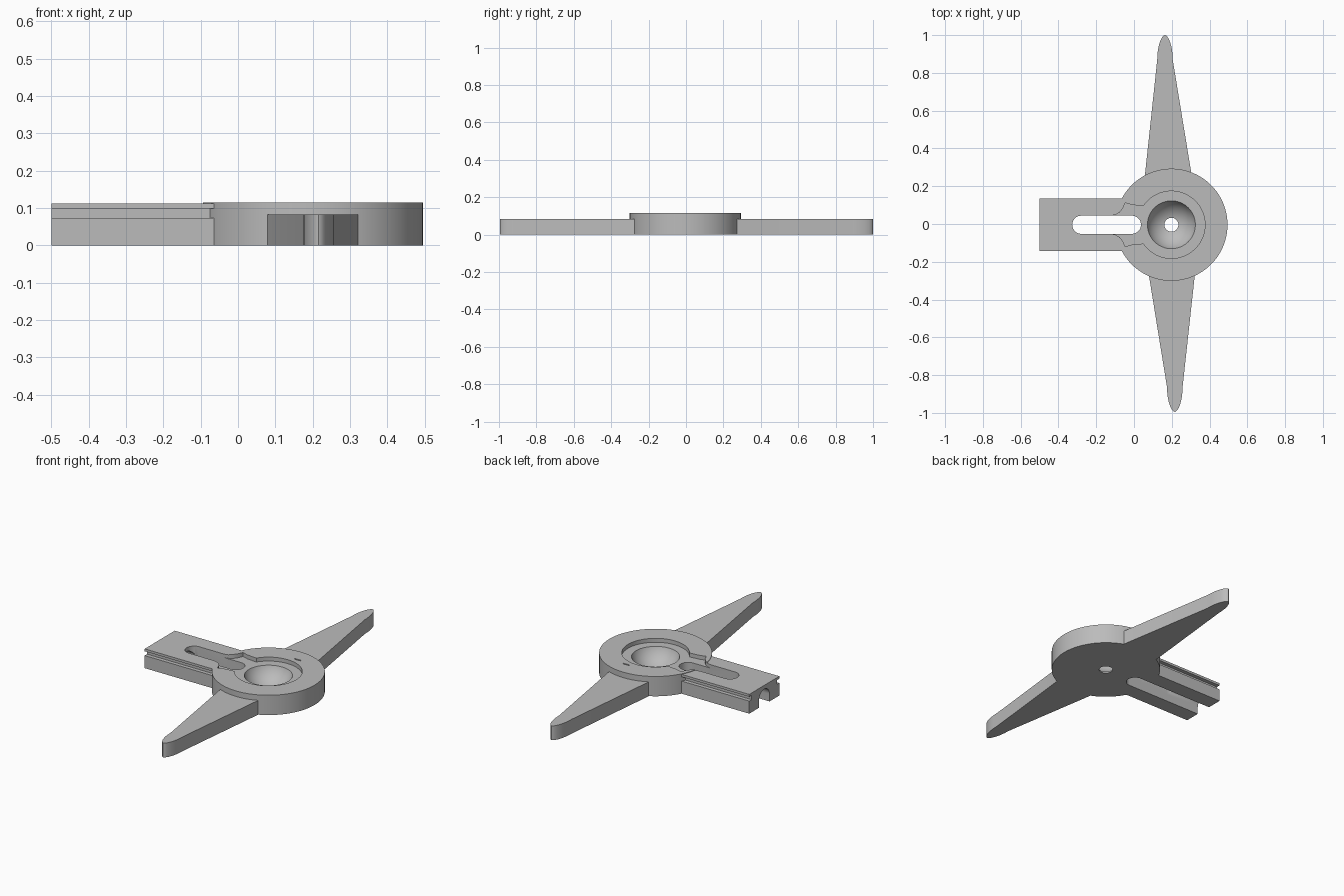
import bpy, bmesh
from math import sin, cos, pi, radians
from mathutils import Matrix

if "Cube" in bpy.data.objects:
    bpy.data.objects.remove(bpy.data.objects["Cube"])

CX, CY = 0.198, -0.004      # hub centre
R, TOP = 0.297, 0.115       # hub radius and height
ARM_HALF, SLOT_HALF = 0.138, 0.048

grey = bpy.data.materials.new("plain grey")
grey.use_nodes = True
colour = (0.5, 0.5, 0.5, 1)
grey.diffuse_color = colour
grey.node_tree.nodes["Principled BSDF"].inputs["Base Color"].default_value = colour


def finish(name, bm):
    bmesh.ops.recalc_face_normals(bm, faces=bm.faces)
    mesh = bpy.data.meshes.new(name)
    bm.to_mesh(mesh)
    bm.free()
    ob = bpy.data.objects.new(name, mesh)
    bpy.context.collection.objects.link(ob)
    mesh.materials.append(grey)
    return ob


def prism(name, outline, z0, z1):
    bm = bmesh.new()
    face = bm.faces.new([bm.verts.new((x, y, z0)) for x, y in outline])
    new = bmesh.ops.extrude_face_region(bm, geom=[face])["geom"]
    verts = [g for g in new if isinstance(g, bmesh.types.BMVert)]
    bmesh.ops.translate(bm, verts=verts, vec=(0, 0, z1 - z0))
    return finish(name, bm)


def arc(cx, cy, r, start, end, steps):
    angles = [radians(start + (end - start) * i / steps) for i in range(steps + 1)]
    return [(cx + r * cos(a), cy + r * sin(a)) for a in angles]


def circle(r):
    return arc(CX, CY, r, 0, 360, 128)[:-1]


def box(x0, x1, y0, y1):
    return [(x0, y0), (x1, y0), (x1, y1), (x0, y1)]


def cut(ob, *cutters):
    for c in cutters:
        mod = ob.modifiers.new("cut", 'BOOLEAN')
        mod.operation, mod.solver, mod.object = 'DIFFERENCE', 'EXACT', c
        bpy.context.view_layer.objects.active = ob
        bpy.ops.object.modifier_apply(modifier=mod.name)


# Main parts
hub = prism("hub", circle(R), 0, TOP)
arm = prism("slotted_arm", box(-0.5, 0, CY - ARM_HALF, CY + ARM_HALF), 0, 0.112)


def blade(name, left, right, tip, shoulder):
    # Straight flanks running into a narrow rounded tip
    sign = 1 if tip[1] > 0 else -1
    half, length = 0.041, abs(tip[1]) - shoulder
    nose = [(tip[0] - half * cos(t * pi / 16) ** 1.15 if t < 8 else
             tip[0] + half * abs(cos(t * pi / 16)) ** 1.15,
             sign * (shoulder + length * sin(t * pi / 16))) for t in range(17)]
    root = [(right, sign * 0.26), (CX + 0.05, 0), (CX - 0.05, 0), (left, sign * 0.26)]
    return prism(name, nose + root, 0, 0.083)


back_blade = blade("back_blade", 0.058, 0.305, (0.164, 1.0), 0.87)
front_blade = blade("front_blade", 0.077, 0.323, (0.216, -0.995), 0.865)

# Cutters: through slot, arched channel, side grooves
slot = prism("slot_cutter", arc(-0.011, CY, SLOT_HALF, -90, 90, 24)
             + arc(-0.279, CY, SLOT_HALF, 90, 270, 24), -0.1, 0.3)
arch = [(-0.1, SLOT_HALF)] + [(z, y) for z, y in arc(0.042, 0, SLOT_HALF, 90, -90, 24)] \
    + [(-0.1, -SLOT_HALF)]
channel = prism("channel_cutter", arch, -0.6, -0.011)
turn = Matrix(((0, 0, 1, 0), (0, 1, 0, CY), (1, 0, 0, 0), (0, 0, 0, 1)))
channel.data.transform(turn)
channel.data.flip_normals()
grooves = [prism("groove_cutter", box(-0.6, 0.1, CY + s * ARM_HALF - 0.022,
           CY + s * ARM_HALF + 0.022), 0.073, 0.098) for s in (-1, 1)]

# Cutters: shallow recess with flared neck, round bowl, centre hole
neck = [(-0.01, 0.105), (-0.047, 0.116), (-0.056, 0.092), (-0.075, 0.066),
        (-0.098, 0.053), (-0.125, 0.047)]
outline = arc(CX, CY, 0.178, -146, 146, 96) + [(x, CY + y) for x, y in neck] \
    + [(x, CY - y) for x, y in reversed(neck)]
recess = prism("recess_cutter", outline, 0.092, 0.3)
bm = bmesh.new()
bmesh.ops.create_uvsphere(bm, u_segments=64, v_segments=40, radius=0.135,
                          matrix=Matrix.Translation((CX, CY, 0.138)))
bowl = finish("bowl_cutter", bm)
hole = prism("hole_cutter", circle(0.037)[::2], -0.1, 0.1)
mark = prism("mark_cutter", box(0.22, 0.26, 0.2, 0.208), TOP - 0.005, 0.3)
core = prism("core_cutter", circle(R - 0.001), -0.1, 0.3)

cut(hub, slot, channel, recess, bowl, hole, mark)
cut(arm, core, slot, channel, recess, *grooves)
cut(back_blade, core)
cut(front_blade, core)
for c in (slot, channel, recess, bowl, hole, mark, core, *grooves):
    bpy.data.objects.remove(c)

# Smooth curved walls, sharp edges kept
for ob in (hub, arm, back_blade, front_blade):
    bpy.ops.object.select_all(action='DESELECT')
    ob.select_set(True)
    bpy.context.view_layer.objects.active = ob
    bpy.ops.object.shade_smooth_by_angle(angle=radians(30))
